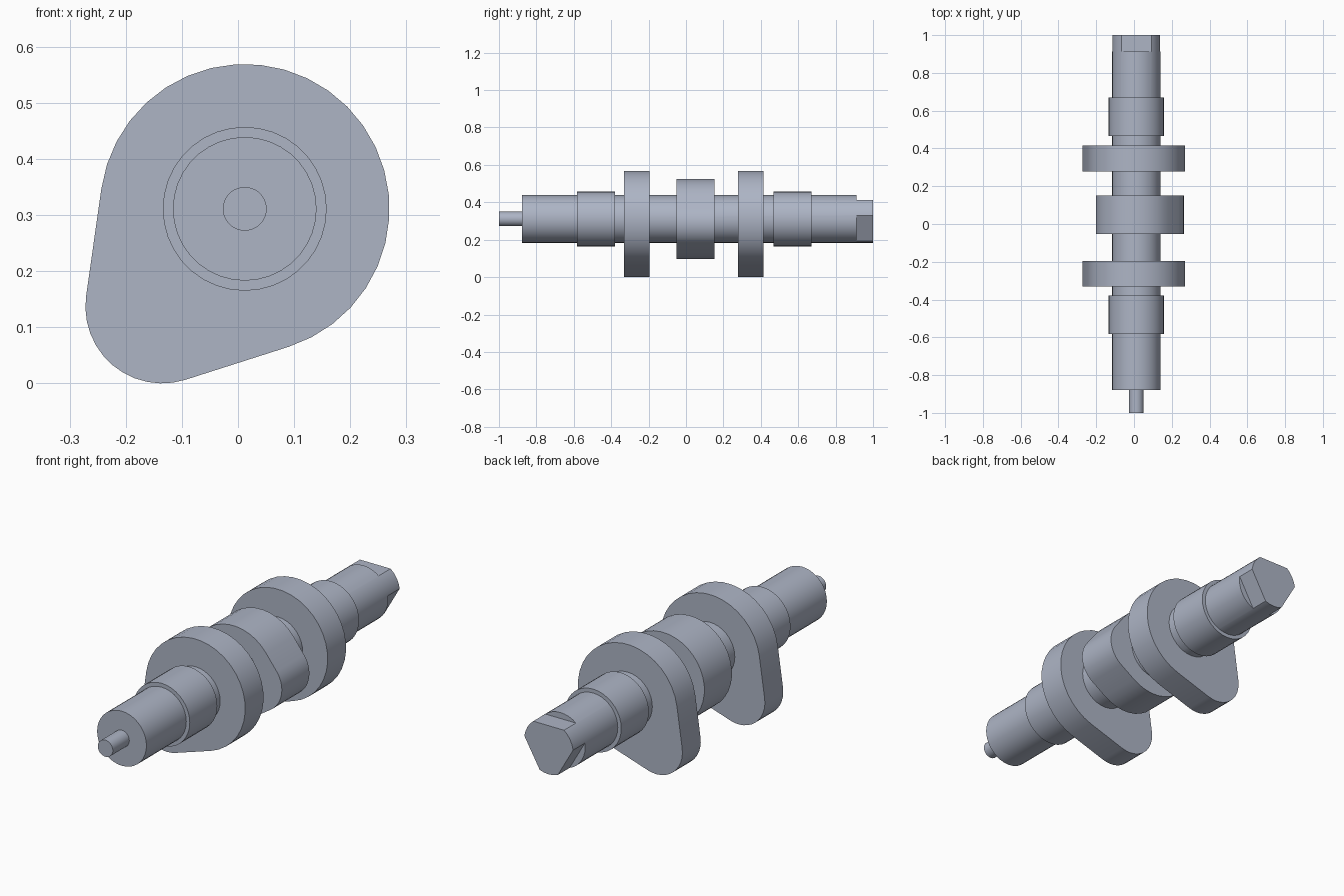
import bpy, bmesh
from math import sin, cos, radians, acos, pi, hypot, atan2, ceil
from mathutils import Matrix, Vector

cube = bpy.data.objects.get("Cube")
if cube:
    bpy.data.objects.remove(cube, do_unlink=True)

AXIS_X, AXIS_Z = 0.012, 0.311
SHAFT_R = 0.128
STEP = radians(10)

steel = bpy.data.materials.new("blue grey steel")
steel.use_nodes = True
steel.diffuse_color = (0.42, 0.46, 0.56, 1)
steel.node_tree.nodes["Principled BSDF"].inputs["Base Color"].default_value = steel.diffuse_color


def arc(cx, cz, r, start, end):
    """Points on an arc, about ten degrees apart."""
    n = max(1, ceil((end - start) / STEP - 1e-4))
    angles = [start + (end - start) * i / n for i in range(n + 1)]
    return [(cx + r * cos(a), cz + r * sin(a)) for a in angles]


def circle(r):
    return arc(0, 0, r, 0, 2 * pi)[:-1]


def cam(base_r, nose_r, nose_x, nose_z):
    """Base circle and nose circle joined by their outer tangents."""
    aim = atan2(nose_z, nose_x)
    spread = acos((base_r - nose_r) / hypot(nose_x, nose_z))
    return (arc(nose_x, nose_z, nose_r, aim - spread, aim + spread)
            + arc(0, 0, base_r, aim + spread, aim - spread + 2 * pi))


def prism(name, profile, y0, y1):
    """Extrude an x/z profile, measured from the shaft axis, along y."""
    bm = bmesh.new()
    face = bm.faces.new([bm.verts.new((x + AXIS_X, y0, z + AXIS_Z)) for x, z in profile])
    out = bmesh.ops.extrude_face_region(bm, geom=[face], use_keep_orig=True)
    verts = [v for v in out["geom"] if isinstance(v, bmesh.types.BMVert)]
    bmesh.ops.translate(bm, vec=(0, y1 - y0, 0), verts=verts)
    bmesh.ops.recalc_face_normals(bm, faces=bm.faces)
    mesh = bpy.data.meshes.new(name)
    bm.to_mesh(mesh)
    bm.free()
    mesh.materials.append(steel)
    obj = bpy.data.objects.new(name, mesh)
    bpy.context.collection.objects.link(obj)
    return obj


def activate(obj):
    bpy.ops.object.select_all(action="DESELECT")
    obj.select_set(True)
    bpy.context.view_layer.objects.active = obj


# Shaft, with three flats cut into the rear end
shaft = prism("shaft", circle(SHAFT_R), -0.878, 1)
for angle in (90, 210, 330):
    turn = Matrix.Rotation(radians(angle), 2)
    corners = [turn @ Vector(p) for p in ((0.1, -0.2), (0.3, -0.2), (0.3, 0.2), (0.1, 0.2))]
    cutter = prism("flat_cutter", corners, 0.912, 1.1)
    cutter.hide_render = True
    mod = shaft.modifiers.new("flat", "BOOLEAN")
    mod.operation, mod.solver, mod.object = "DIFFERENCE", "EXACT", cutter
    activate(shaft)
    bpy.ops.object.modifier_apply(modifier=mod.name)
    bpy.data.objects.remove(cutter, do_unlink=True)

# Pin, bearing journals and cams
parts = [shaft, prism("front_pin", circle(0.039), -1, -0.878)]
for name, y in (("front_journal", -0.481), ("rear_journal", 0.569)):
    parts.append(prism(name, circle(0.146), y - 0.102, y + 0.102))
for name, y in (("front_cam", -0.264), ("rear_cam", 0.347)):
    parts.append(prism(name, cam(0.258, 0.137, -0.147, -0.174), y - 0.068, y + 0.068))
parts.append(prism("middle_cam", cam(0.214, 0.13, 0.122, -0.021), -0.052, 0.152))

for part in parts:
    activate(part)
    bpy.ops.object.shade_smooth_by_angle(angle=radians(25))
